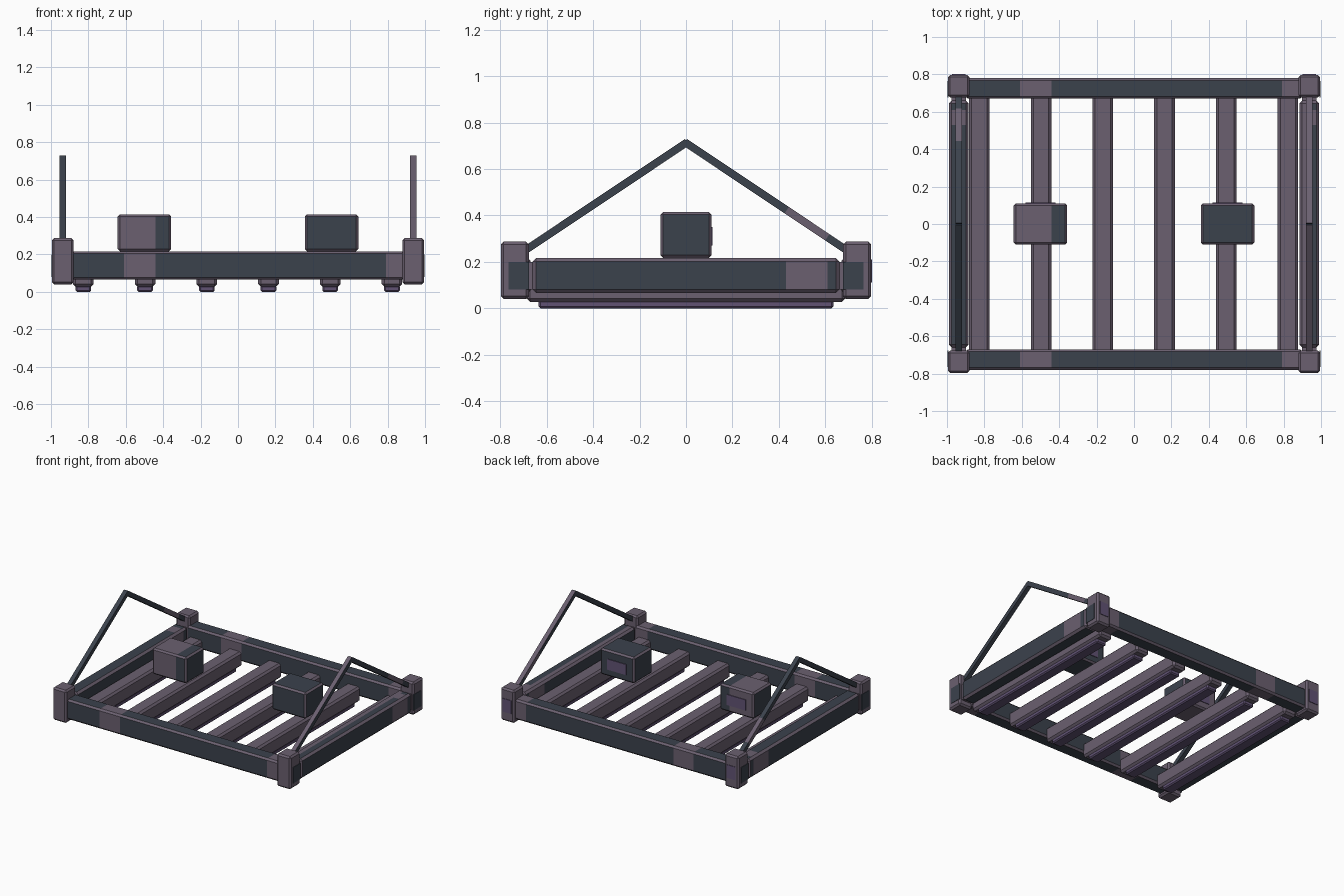
import bpy, bmesh, math
from mathutils import Matrix, Vector

if "Cube" in bpy.data.objects:
    bpy.data.objects.remove(bpy.data.objects["Cube"])


def material(name, rgb):
    m = bpy.data.materials.new(name)
    m.diffuse_color = (*rgb, 1)
    m.use_nodes = True
    m.node_tree.nodes["Principled BSDF"].inputs["Base Color"].default_value = m.diffuse_color
    return m


MATS = [material("dark_slate", (0.044, 0.054, 0.073)),
        material("mauve_grey", (0.147, 0.117, 0.162)),
        material("purple", (0.120, 0.086, 0.175))]
DARK, MAUVE, PURPLE = 0, 1, 2


def box(name, lo, hi, mat, bevel=0.0, cuts=(), rule=None, place=None):
    """Chamfered box; chamfers are mauve, cuts are (axis, position), rule colours flat faces."""
    lo, hi = Vector(lo), Vector(hi)
    bm = bmesh.new()
    bmesh.ops.create_cube(bm, size=1)
    for v in bm.verts:
        v.co = (lo + hi) / 2 + Vector(a * b for a, b in zip(v.co, hi - lo))
    if bevel:
        bmesh.ops.bevel(bm, geom=bm.edges[:], offset=bevel, segments=1, affect='EDGES')
    for axis, pos in cuts:
        n, co = Vector((0, 0, 0)), Vector((0, 0, 0))
        n[axis], co[axis] = 1, pos
        bmesh.ops.bisect_plane(bm, geom=bm.verts[:] + bm.edges[:] + bm.faces[:],
                               plane_co=co, plane_no=n)
    bm.normal_update()
    for f in bm.faces:
        flat = max(abs(c) for c in f.normal) > 0.95
        f.material_index = mat
        if not flat and mat == DARK:
            f.material_index = MAUVE
        elif flat and rule:
            f.material_index = rule(f.calc_center_median(), f.normal)
    if place:
        bm.transform(place)
    me = bpy.data.meshes.new(name)
    bm.to_mesh(me)
    bm.free()
    for m in MATS:
        me.materials.append(m)
    ob = bpy.data.objects.new(name, me)
    bpy.context.collection.objects.link(ob)
    return ob


def long_rail_rule(c, n):
    return MAUVE if -0.61 < c.x < -0.44 or c.x > 0.79 else DARK


def side_rail_rule(c, n):
    if abs(n.x) > 0.9 and 0.43 < c.y < 0.61:
        return MAUVE
    if n.z > 0.9 and (0.53 < c.y < 0.61 or 0.88 < c.x < 0.93):
        return MAUVE
    return DARK


# front and back rails with mauve bands
for side, name in ((-1, "front_rail"), (1, "back_rail")):
    y = side * 0.725
    box(name, (-0.90, y - 0.055, 0.065), (0.90, y + 0.055, 0.217), DARK, 0.013,
        [(0, -0.61), (0, -0.44), (0, 0.79)], long_rail_rule)

for side, tag in ((-1, "left"), (1, "right")):
    x = side * 0.937
    # side rails, with thin cores joining them to the posts
    box(tag + "_side_rail", (x - 0.053, -0.66, 0.065), (x + 0.053, 0.66, 0.217), DARK, 0.015,
        [(0, 0.93), (1, 0.43), (1, 0.53), (1, 0.61)], side_rail_rule)
    box(tag + "_rail_core", (x - 0.038, -0.69, 0.08), (x + 0.038, 0.69, 0.20), MAUVE)

    for end, fb in ((-1, "front"), (1, "back")):
        # corner posts
        y = end * 0.737
        box(f"{fb}_{tag}_post", (x - 0.058, y - 0.06, 0.04), (x + 0.058, y + 0.06, 0.287),
            MAUVE, 0.012)
        # dark plates on the outer sides of the posts
        px, py = side * 0.995, end * 0.72
        box(f"{fb}_{tag}_post_plate", (px - 0.003, py - 0.044, 0.08),
            (px + 0.003, py + 0.044, 0.20), DARK)
        # sloping struts meeting at a peak
        a, b = Vector((x, end * 0.70, 0.245)), Vector((x, 0, 0.712))
        d = b - a
        place = Matrix.Translation(a) @ Matrix.Rotation(math.atan2(d.z, d.y), 4, 'X')
        up = -end

        def strut_rule(c, n, side=side, end=end, up=up):
            if side > 0 and n.z * up > 0.9:
                return MAUVE
            return MAUVE if end > 0 and 0.11 < c.y < 0.32 else DARK

        box(f"{fb}_{tag}_strut", (-0.0165, 0, -0.0165), (0.0165, d.length + 0.006, 0.0165),
            DARK, 0, [(1, 0.11), (1, 0.32)], strut_rule, place)

    # purple plates on the back of the rear posts
    box(tag + "_post_back_plate", (x - 0.036, 0.793, 0.11), (x + 0.036, 0.801, 0.21), PURPLE)

# floor slats with a narrower runner underneath
for i in range(6):
    x = -0.827 + i * 0.33
    box(f"slat_{i + 1}", (x - 0.055, -0.685, 0.028), (x + 0.055, 0.685, 0.14), MAUVE, 0.014)
    box(f"slat_runner_{i + 1}", (x - 0.042, -0.635, 0), (x + 0.042, 0.635, 0.035), PURPLE, 0.008)


# two blocks in the middle, with a purple plate on the back
def left_block_rule(c, n):
    return MAUVE if c.x < -0.44 and n.x > -0.9 else DARK


for x, name, rule in ((-0.5, "left_block", left_block_rule), (0.5, "right_block", None)):
    box(name, (x - 0.143, -0.11, 0.217), (x + 0.143, 0.11, 0.415), DARK, 0.012,
        [(0, -0.44)], rule)
    box(name + "_plate", (x - 0.08, 0.108, 0.27), (x + 0.08, 0.115, 0.35), PURPLE)
